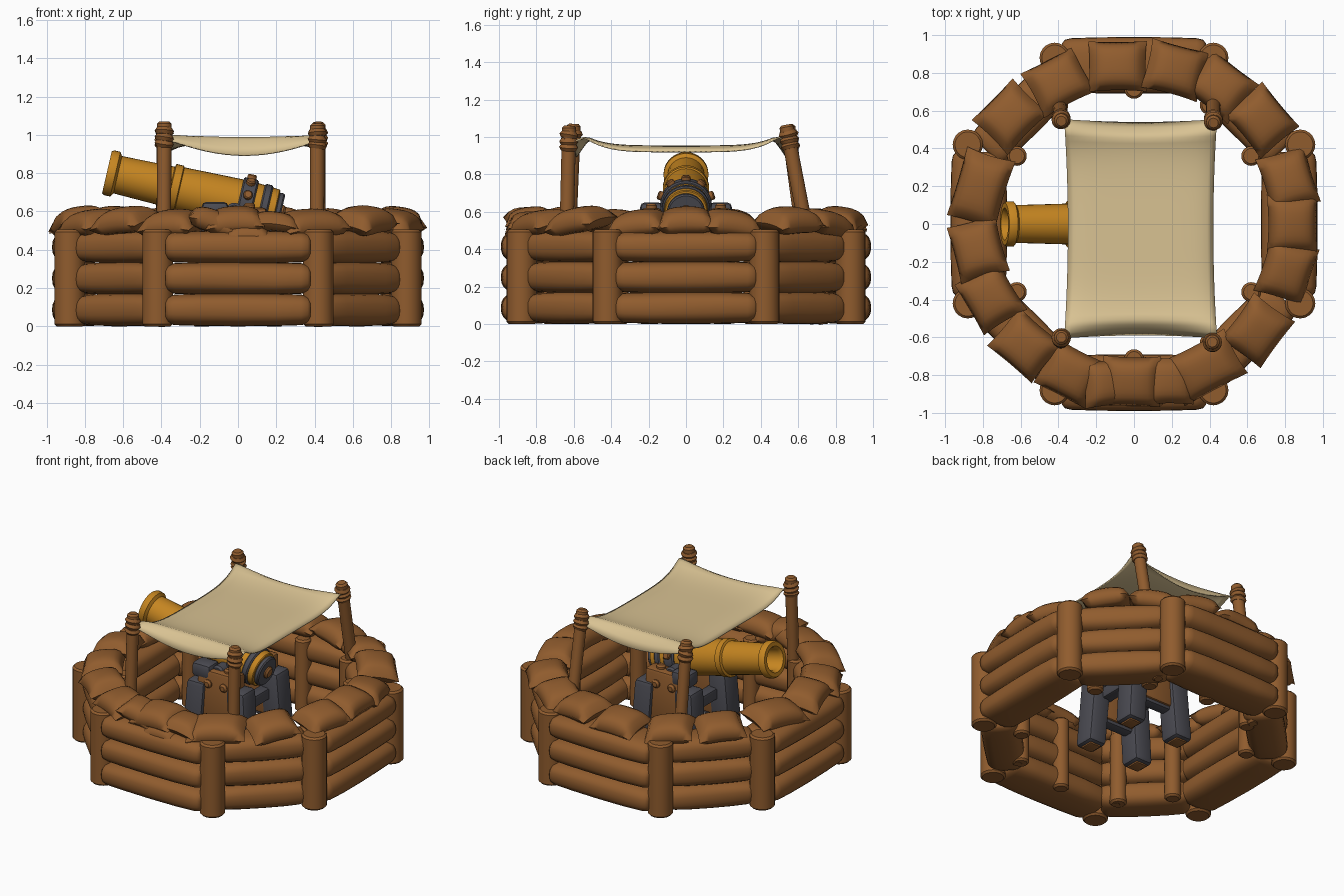
import bpy, bmesh, math, random
from math import sin, cos, pi, radians
from mathutils import Matrix, Vector

random.seed(4)
if "Cube" in bpy.data.objects:
    bpy.data.objects.remove(bpy.data.objects["Cube"])


def material(name, r, g, b):
    m = bpy.data.materials.new(name)
    m.use_nodes = True
    m.diffuse_color = (r, g, b, 1)
    bsdf = m.node_tree.nodes["Principled BSDF"]
    bsdf.inputs["Base Color"].default_value = (r, g, b, 1)
    bsdf.inputs["Roughness"].default_value = 0.8
    return m


wood = material("brown wood", 0.28, 0.107, 0.027)
gold = material("old gold", 0.56, 0.235, 0.015)
iron = material("dark iron", 0.07, 0.07, 0.085)
cloth = material("beige cloth", 0.69, 0.54, 0.29)


def finish(name, bm, mat, matrix=Matrix(), angle=40):
    """Turn a bmesh into a placed object with smooth faces and sharp edges."""
    bmesh.ops.remove_doubles(bm, verts=bm.verts, dist=1e-5)
    bmesh.ops.recalc_face_normals(bm, faces=bm.faces)
    me = bpy.data.meshes.new(name)
    bm.to_mesh(me)
    bm.free()
    me.materials.append(mat)
    me.shade_smooth()
    me.set_sharp_from_angle(angle=radians(angle))
    ob = bpy.data.objects.new(name, me)
    ob.matrix_world = matrix
    bpy.context.scene.collection.objects.link(ob)
    return ob


def lathe(profile, steps=20):
    """Spin (distance, radius) points around the X axis."""
    bm = bmesh.new()
    verts = [bm.verts.new((s, 0, r)) for s, r in profile]
    edges = [bm.edges.new(pair) for pair in zip(verts, verts[1:])]
    bmesh.ops.spin(bm, geom=verts + edges, cent=(0, 0, 0), axis=(1, 0, 0),
                   angle=2 * pi, steps=steps, use_duplicate=False)
    return bm


def along(start, end):
    """Matrix that carries the X axis onto the line from start to end."""
    start, end = Vector(start), Vector(end)
    turn = (end - start).to_track_quat('X', 'Z').to_matrix().to_4x4()
    return Matrix.Translation(start) @ turn


def rod(name, start, end, r, mat, rim=0.012):
    n = (Vector(end) - Vector(start)).length
    shape = [(0, 0), (0, r - rim), (rim, r), (n - rim, r), (n, r - rim), (n, 0)]
    return finish(name, lathe(shape), mat, along(start, end))


def block(name, low, high, mat, bevel=0.015, shift=(0, 0)):
    """Bevelled box; shift moves its bottom sideways."""
    bm = bmesh.new()
    bmesh.ops.create_cube(bm, size=1)
    low, high = Vector(low), Vector(high)
    for v in bm.verts:
        bottom = v.co.z < 0
        v.co = [a + (b - a) * (c + 0.5) for a, b, c in zip(low, high, v.co)]
        if bottom:
            v.co.x += shift[0]
            v.co.y += shift[1]
    bmesh.ops.bevel(bm, geom=bm.edges[:], offset=bevel, segments=2,
                    affect='EDGES', profile=0.5)
    return finish(name, bm, mat)


# Wall logs: three flattened, round-nosed logs on each of eight sides
def wall_log(name, matrix, reach, depth):
    half = [(reach, 0), (reach, 0.65), (reach - 0.015, 0.84),
            (reach - 0.05, 0.93), (reach * 0.5, 0.98)]
    shape = [(-s, r) for s, r in half] + [(0, 1)] + half[::-1]
    bm = lathe(shape, 24)
    wave = random.uniform(-0.008, 0.008)
    for v in bm.verts:
        r = math.hypot(v.co.y, v.co.z)
        if r > 0:
            c, s = v.co.y / r, v.co.z / r
            v.co.y = math.copysign(abs(c) ** 0.6, c) * depth * (0.4 + 0.6 * r)
            v.co.z = math.copysign(abs(s) ** 0.8, s) * 0.086 * r
            v.co.z += wave * sin(v.co.x * 7) * (1 - abs(s))
    finish(name, bm, wood, matrix, 50)


for side in range(8):
    ring = Matrix.Rotation(side * pi / 4, 4, 'Z')
    diagonal = side % 2 == 1
    out = 0.83 if diagonal else (0.84 if side in (0, 4) else 0.822)
    for row in range(3):
        place = Matrix.Translation((0, -out, 0.086 + 0.164 * row))
        reach, depth = (0.28, 0.125) if diagonal else (0.38, 0.15)
        wall_log("wall_log", ring @ place, reach, depth)

# Outer posts at the corners, in pairs across each diagonal
corners = [(i, j) for i in (-1, 1) for j in (-1, 1)]
for i, j in corners:
    for x, y in ((0.42, 0.88), (0.88, 0.42)):
        rod("wall_post", (i * x, j * y, 0), (i * x, j * y, 0.505), 0.08, wood)

# Inner posts bracing the wall
inner = [(0, 0.715), (0, -0.715)]
for i, j in corners:
    inner += [(i * 0.62, j * 0.36), (i * 0.4, j * 0.63)]
for x, y in inner:
    rod("inner_post", (x, y, 0), (x, y, 0.5), 0.052, wood)


# Sandbags: pinched pillows laid round the top of the wall
def sandbag(x, y, z, turn, length, width, height, tilt, roll=0.0):
    bm = bmesh.new()
    for way in (1, -1):
        made = bmesh.ops.create_grid(bm, x_segments=10, y_segments=10, size=1)
        for v in made["verts"]:
            u, w = v.co.x, v.co.y
            puff = ((1 - u ** 4) * (1 - w ** 4)) ** 0.55
            v.co = (length / 2 * u * (0.95 + 0.05 * w * w),
                    width / 2 * w * (0.95 + 0.05 * u * u),
                    way * height * puff - 0.015 * (u * u + w * w))
    matrix = (Matrix.Translation((x, y, z)) @ Matrix.Rotation(turn, 4, 'Z')
              @ Matrix.Rotation(tilt, 4, 'Y') @ Matrix.Rotation(roll, 4, 'X'))
    finish("sandbag", bm, wood, matrix, 60)


angles = [96, 75, 58, 39, 16, 0, -17, -41, -64, -91, -113,
          -132, -153, -171, -193, -221, -242]
for i, deg in enumerate(angles):
    a = radians(deg)
    # the ring swells a little across the diagonals
    r = 0.835 + 0.035 * sin(2 * a) ** 2 + random.uniform(-0.008, 0.008)
    length = 0.38 if deg in (-64, -193) else 0.31
    sandbag(r * cos(a), r * sin(a), 0.545 + 0.015 * (i % 2),
            a + pi / 2 + random.uniform(-0.12, 0.12), length, 0.27, 0.065,
            random.uniform(-0.15, 0.15), 0.14)
sandbag(0.05, -0.88, 0.49, 0, 0.25, 0.21, 0.05, 0, 0.25)
sandbag(-0.13, -0.84, 0.55, 0.1, 0.28, 0.25, 0.06, 0.35)
sandbag(0.19, -0.83, 0.55, 0, 0.26, 0.25, 0.05, 0.1)

# Canopy poles with rope lashings
poles = [((-0.39, -0.645, 0), (-0.385, -0.6, 1.07)),
         ((0.41, -0.65, 0), (0.415, -0.625, 1.06)),
         ((0.42, 0.74, 0), (0.42, 0.535, 1.065)),
         ((-0.40, 0.69, 0), (-0.385, 0.545, 1.065))]
rope = [(-0.018, 0), (-0.018, 0.04), (0, 0.051), (0.018, 0.04), (0.018, 0)]
for foot, tip in poles:
    rod("canopy_pole", foot, tip, 0.038, wood)
    axis = (Vector(tip) - Vector(foot)).normalized()
    for drop in (0.05, 0.085, 0.115):
        spot = Vector(tip) - axis * drop
        skew = Vector((random.uniform(-0.15, 0.15), random.uniform(-0.15, 0.15), 0))
        finish("rope_lashing", lathe(rope), wood, along(spot, spot + axis + skew))

# Canopy: sagging cloth with raised crests and drooping hems
bm = bmesh.new()
bmesh.ops.create_grid(bm, x_segments=24, y_segments=40, size=1)
for v in bm.verts:
    u, w = v.co.x, v.co.y
    crest = min(abs(w), 0.9) / 0.9
    hem = max(0, abs(w) - 0.85) / 0.15
    v.co = (0.035 + u * (0.385 + 0.02 * w * w),
            -0.025 + w * (0.565 + 0.015 * u * u),
            0.955 + (0.045 + 0.02 * u * u) * crest ** 5
            - 0.03 * u ** 8 * (1 - 0.6 * crest ** 4)
            - 0.105 * hem ** 1.3 * (1 - 0.7 * u * u))
canopy = finish("canopy", bm, cloth, angle=70)
canopy.modifiers.new("thickness", 'SOLIDIFY').thickness = 0.008

# Cannon barrel, tilted up toward the muzzle
aim = along((-0.685, 0, 0.805), (-0.685 + cos(radians(13)), 0, 0.805 - sin(radians(13))))
barrel = [(0.3, 0), (0.3, 0.07), (0.02, 0.072), (0, 0.085), (0, 0.112),
          (0.012, 0.12), (0.045, 0.12), (0.058, 0.1), (0.34, 0.108),
          (0.345, 0.124), (0.385, 0.124), (0.39, 0.116), (0.75, 0.125),
          (0.9, 0.115), (0.905, 0.11), (0.905, 0)]
finish("cannon_barrel", lathe(barrel, 32), gold, aim)


def band(name, s, width, r, core=0.08):
    shape = [(s, core), (s, r - 0.008), (s + 0.008, r),
             (s + width - 0.008, r), (s + width, r - 0.008), (s + width, core)]
    finish(name, lathe(shape, 32), iron, aim)


band("barrel_strap", 0.705, 0.08, 0.138)
band("breech_band", 0.82, 0.045, 0.128)
band("breech_cap", 0.9, 0.035, 0.1, 0)
rod("breech_knob", aim @ Vector((0.92, 0, 0)), aim @ Vector((0.955, 0, 0)), 0.04, wood)
for deg in (-70, -35, 0, 35, 70):
    a = radians(deg)
    base = aim @ Vector((0.745, 0.13 * sin(a), 0.13 * cos(a)))
    top = aim @ Vector((0.745, 0.16 * sin(a), 0.16 * cos(a)))
    rod("strap_bolt", base, top, 0.024, wood, 0.006)

# Carriage: wooden cheeks on four iron-clad legs
for j in (-1, 1):
    y = j * 0.185
    block("carriage_cheek", (-0.15, y - 0.055, 0.22), (0.15, y + 0.055, 0.62), wood, 0.02)
    block("cheek_cap", (-0.19, y - 0.06, 0.55), (-0.05, y + 0.06, 0.65), iron, 0.025)
    block("side_rail", (-0.2, y - 0.04, 0.2), (0.2, y + 0.04, 0.28), iron)
    for x in (-0.06, 0.06):
        rod("cheek_bolt", (x, y, 0.53), (x, y + j * 0.075, 0.53), 0.028, wood)
    rod("cap_bolt", (0.06, y, 0.6), (0.06, y, 0.645), 0.03, wood)
    for i in (-1, 1):
        x = i * 0.15
        shift = (i * 0.04, j * 0.01)
        block("carriage_leg", (x - 0.07, y - 0.075, 0.01), (x + 0.07, y + 0.075, 0.53),
              iron, 0.028, shift)
        fx, fy = x + shift[0], y + shift[1]
        block("leg_foot", (fx - 0.042, fy - 0.047, 0), (fx + 0.042, fy + 0.047, 0.06), wood, 0.005)
for x in (-0.12, 0.12):
    block("cross_beam", (x - 0.04, -0.18, 0.34), (x + 0.04, 0.18, 0.42), iron)
rod("trunnion", (-0.02, -0.2, 0.6), (-0.02, 0.2, 0.6), 0.045, iron)
